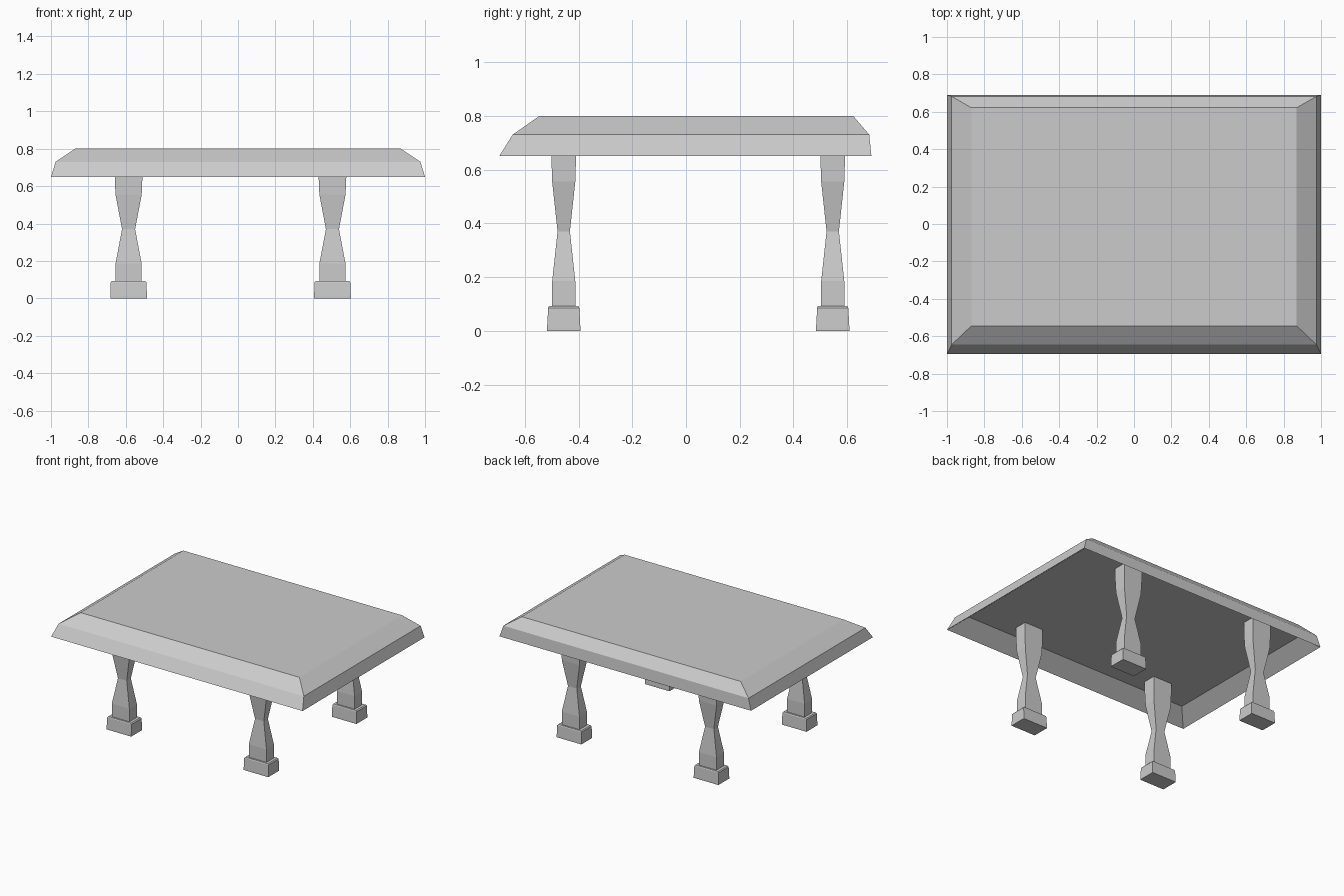
import bpy
import bmesh

cube = bpy.data.objects.get("Cube")
if cube:
    bpy.data.objects.remove(cube, do_unlink=True)

stone = bpy.data.materials.new("plain_grey")
stone.use_nodes = True
GREY = (0.6, 0.6, 0.6, 1)
stone.diffuse_color = GREY
stone.node_tree.nodes["Principled BSDF"].inputs["Base Color"].default_value = GREY


def loft(name, rings, location=(0, 0, 0)):
    """Join rectangles (half x, front y, back y, z) and cap both ends."""
    bm = bmesh.new()
    loops = [[bm.verts.new(p) for p in ((-hx, y0, z), (hx, y0, z), (hx, y1, z), (-hx, y1, z))]
             for hx, y0, y1, z in rings]
    for low, high in zip(loops, loops[1:]):
        for i in range(4):
            j = (i + 1) % 4
            bm.faces.new((low[i], low[j], high[j], high[i]))
    bm.faces.new(loops[0][::-1])
    bm.faces.new(loops[-1])
    bmesh.ops.recalc_face_normals(bm, faces=bm.faces)
    mesh = bpy.data.meshes.new(name)
    bm.to_mesh(mesh)
    bm.free()
    mesh.materials.append(stone)
    obj = bpy.data.objects.new(name, mesh)
    obj.location = location
    bpy.context.collection.objects.link(obj)


# Table top: recessed underside, sharp lower rim, two bevelled steps
loft("table_top", [
    (0.90, -0.59, 0.60, 0.735),
    (1.00, -0.695, 0.69, 0.65),
    (0.975, -0.645, 0.682, 0.73),
    (0.87, -0.545, 0.622, 0.80),
])

# Waisted legs on square feet: half x, half y, z
LEG = [(0.07, 0.043, 0.085), (0.07, 0.043, 0.185), (0.035, 0.023, 0.37),
       (0.07, 0.043, 0.555), (0.074, 0.046, 0.65), (0.074, 0.046, 0.74)]
FOOT = [(0.098, 0.062, 0), (0.098, 0.062, 0.01), (0.096, 0.058, 0.085), (0.09, 0.055, 0.092)]

for side, x in (("right", -0.585), ("left", 0.505)):
    for end, y in (("front", -0.455), ("back", 0.546)):
        for part, profile in (("leg", LEG), ("foot", FOOT)):
            loft(f"{end}_{side}_{part}", [(hx, -hy, hy, z) for hx, hy, z in profile], (x, y, 0))
